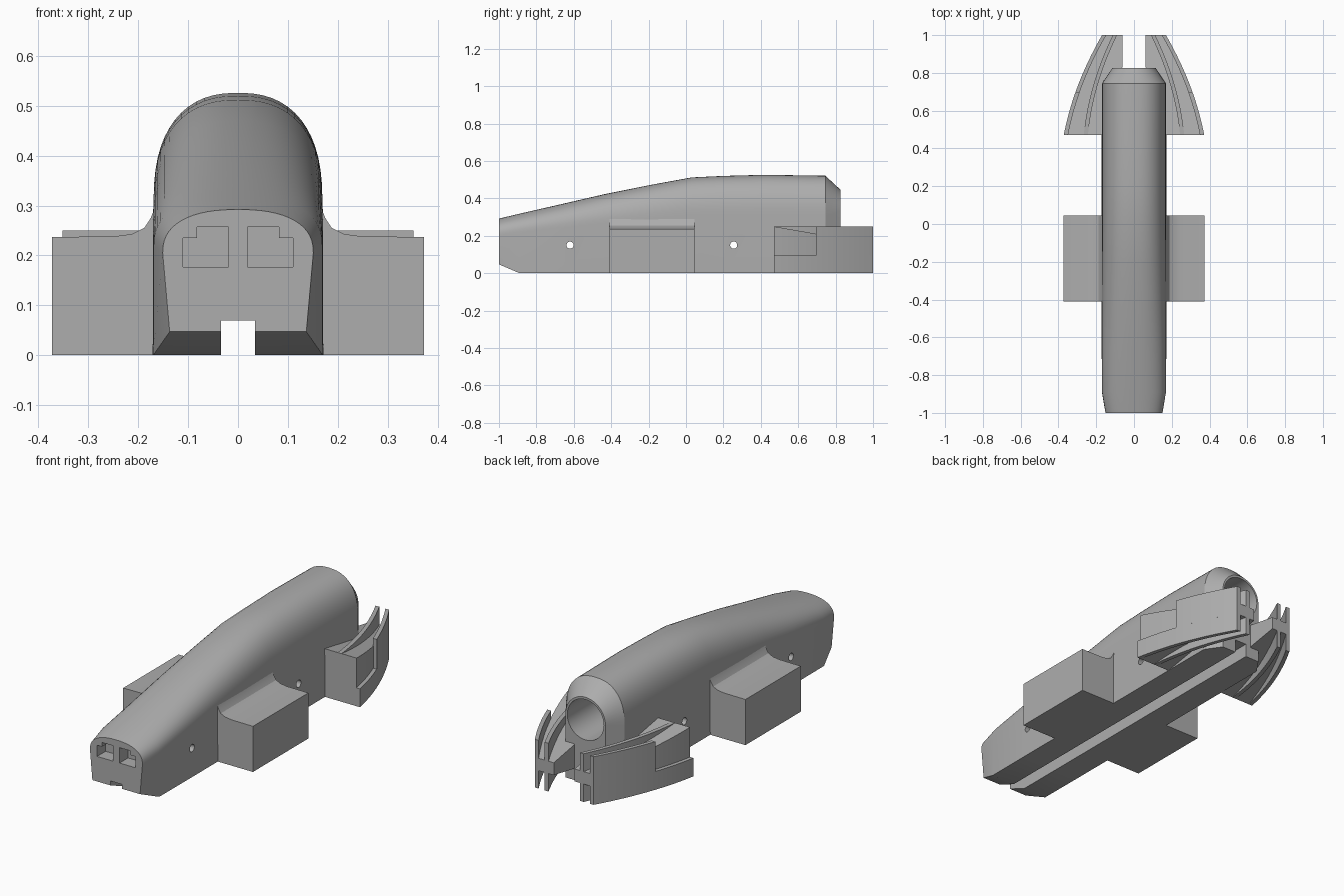
import bpy, bmesh, math
from mathutils import Vector

cube = bpy.data.objects.get("Cube")
if cube:
    bpy.data.objects.remove(cube, do_unlink=True)

grey = bpy.data.materials.new("plain grey")
grey.use_nodes = True
grey.diffuse_color = (0.42, 0.42, 0.42, 1)
grey.node_tree.nodes["Principled BSDF"].inputs["Base Color"].default_value = (0.42, 0.42, 0.42, 1)


def finish(name, bm, mirror=False):
    bmesh.ops.recalc_face_normals(bm, faces=bm.faces)
    mesh = bpy.data.meshes.new(name)
    bm.to_mesh(mesh)
    bm.free()
    mesh.materials.append(grey)
    ob = bpy.data.objects.new(name, mesh)
    bpy.context.collection.objects.link(ob)
    if mirror:
        ob.modifiers.new("mirror", 'MIRROR').use_mirror_merge = False
    return ob


def loft(name, rings):
    bm = bmesh.new()
    loops = [[bm.verts.new(p) for p in ring] for ring in rings]
    n = len(loops[0])
    for a, b in zip(loops, loops[1:]):
        for i in range(n):
            bm.faces.new((a[i], a[(i + 1) % n], b[(i + 1) % n], b[i]))
    bm.faces.new(loops[0])
    bm.faces.new(loops[-1])
    return finish(name, bm)


def prism(name, pts, lo, hi, axis, mirror=False, taper=None):
    """Extrude a 2D outline along y (outline in xz) or z (outline in xy)."""
    def place(p, d):
        if axis == 'y':
            return (p[0], d, p[1])
        return (p[0], p[1], taper(p[1], d) if taper else d)
    ob = loft(name, [[place(p, d) for p in pts] for d in (lo, hi)])
    if mirror:
        ob.modifiers.new("mirror", 'MIRROR').use_mirror_merge = False
    return ob


def circle(cx, cy, r, n):
    return [(cx + r * math.cos(2 * math.pi * i / n), cy + r * math.sin(2 * math.pi * i / n)) for i in range(n)]


# Body: arched sections from nose to tail
# y, half width at the foot, half width, foot height, arch spring, top
SECTIONS = [
    (-1, .137, .151, .047, .205, .292),
    (-.89, .17, .169, 0, .22, .318),
    (-.65, .171, .17, 0, .245, .373),
    (-.42, .171, .17, 0, .27, .426),
    (-.2, .171, .17, 0, .29, .47),
    (.03, .171, .169, 0, .31, .512),
    (.2, .171, .169, 0, .31, .52),
    (.42, .171, .169, 0, .31, .526),
    (.745, .171, .169, 0, .31, .521),
    (.825, .115, .115, 0, .33, .447),
]


def section(y, foot, w, bottom, spring, top, n=28, power=2 / 2.4):
    ring = [(-foot, y, bottom), (foot, y, bottom)]
    if y > .8:
        power = 1
    for i in range(n + 1):
        a = math.pi * i / n
        c, s = math.cos(a), max(0, math.sin(a))
        ring.append((math.copysign(abs(c) ** power, c) * w, y, spring + (top - spring) * s ** power))
    return ring


body = loft("body", [section(*s) for s in SECTIONS])

# Cutters: bottom slot, tail bore, cross holes, nose windows
slot = [(-.034, -.1), (.034, -.1), (.034, .07), (-.034, .07)]
window = [(.019, .177), (.11, .177), (.11, .235), (.082, .235), (.082, .257), (.019, .257)]
cutters = [
    prism("slot_cutter", slot, -1.2, 1.2, 'y'),
    prism("bore_cutter", circle(0, .33, .105, 40), .3, 1.2, 'y'),
    prism("window_cutter_left", window, -1.2, -.93, 'y'),
    prism("window_cutter_right", [(-x, z) for x, z in window], -1.2, -.93, 'y'),
]
for y in (-.62, .255):
    rings = [[(x, u, v) for u, v in circle(y, .15, .019, 20)] for x in (-.5, .5)]
    cutters.append(loft("cross_hole_cutter", rings))

bpy.context.view_layer.objects.active = body
for cutter in cutters:
    cutter.hide_render = True
    mod = body.modifiers.new("cut", 'BOOLEAN')
    mod.operation = 'DIFFERENCE'
    mod.solver = 'EXACT'
    mod.object = cutter
    bpy.ops.object.modifier_apply(modifier=mod.name)
    bpy.data.objects.remove(cutter, do_unlink=True)

# Side pods with a concave blend into the body
pod = [(.16, 0), (.373, 0), (.373, .237), (.25, .238), (.212, .243), (.188, .255),
       (.175, .275), (.168, .293), (.16, .293)]
pods = prism("side_pods", pod, -.41, .045, 'y', mirror=True)

# Tail fins: thin curved plates standing on a web that thins toward the rear
Y0, Y1, NOTCH = .47, 1.0, .695


def outer(y):
    t = (y - Y0) / (Y1 - Y0)
    return .372 - .1 * t - .103 * t * t


def inner(y):
    t = (y - Y0) / (Y1 - Y0)
    return .266 - .05 * t - .104 * t * t


def curve(f, start, offset=0, n=14):
    return [(f(y) - offset, y) for y in (start + (Y1 - start) * i / n for i in range(n + 1))]


def strip(f, start, thick):
    return curve(f, start) + curve(f, start, thick)[::-1]


def thin_web(y, z):
    drop = .175 * (y - Y0)
    return z - drop if z > .1 else z + drop


web = curve(outer, Y0, .02) + [(.06, 1), (.06, .83), (.1, .8), (.15, .745), (.15, Y0)]
fins = [
    prism("fin_web", web, 0, .25, 'z', True, thin_web),
    prism("fin_inner_plate", strip(inner, Y0, .022), 0, .25, 'z', True),
    prism("fin_outer_plate_low", strip(outer, Y0, .022), 0, .095, 'z', True),
    prism("fin_outer_plate_high", strip(outer, NOTCH, .022), .095, .25, 'z', True),
]

# Smooth curved surfaces, keep edges sharp
bpy.ops.object.select_all(action='DESELECT')
for ob in [body, pods] + fins:
    ob.select_set(True)
bpy.context.view_layer.objects.active = body
bpy.ops.object.shade_smooth_by_angle(angle=math.radians(25))
